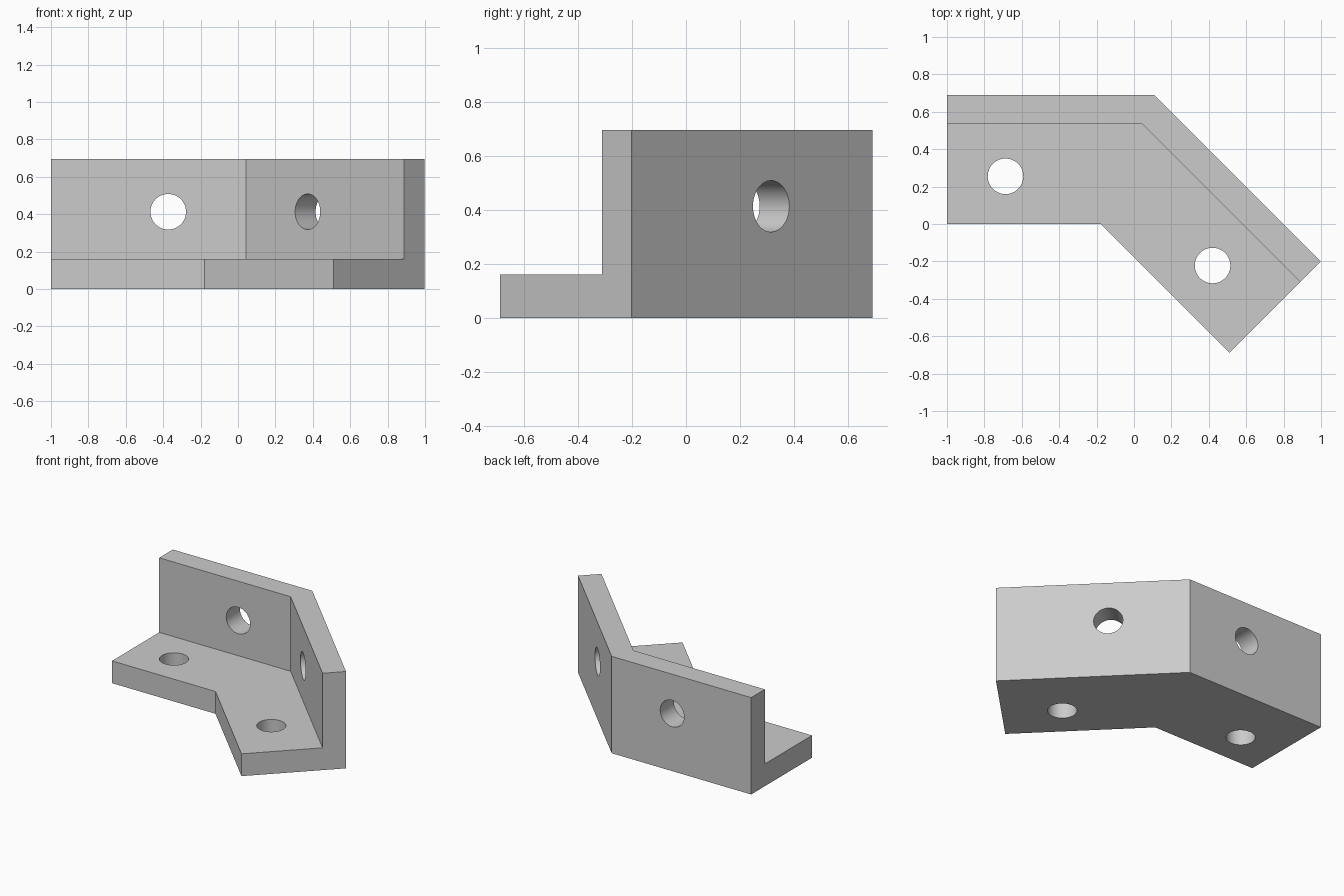
import bpy, bmesh, math
from mathutils import Vector

cube = bpy.data.objects.get("Cube")
if cube:
    bpy.data.objects.remove(cube, do_unlink=True)

DEPTH, HEIGHT = 0.69, 0.695
WALL, BASE = 0.155, 0.16
HOLE_RADIUS = 0.095

grey = bpy.data.materials.new("plain grey")
grey.use_nodes = True
grey.diffuse_color = (0.6, 0.6, 0.6, 1)
grey.node_tree.nodes["Principled BSDF"].inputs["Base Color"].default_value = grey.diffuse_color

# L-shaped section: distance in from the back face, height
section = [(0, 0), (DEPTH, 0), (DEPTH, BASE), (WALL, BASE), (WALL, HEIGHT), (0, HEIGHT)]

# Back edge path, with the inward direction at each station (mitred at the bend)
diagonal = math.sqrt(0.5)
stations = [
    (Vector((-1, 0.69, 0)), Vector((0, -1, 0))),
    (Vector((0.107, 0.69, 0)), Vector((-math.tan(math.pi / 8), -1, 0))),
    (Vector((0.998, -0.201, 0)), Vector((-diagonal, -diagonal, 0))),
]

# Sweep the section along the path
bm = bmesh.new()
rings = [[bm.verts.new(p + inward * d + Vector((0, 0, z))) for d, z in section]
         for p, inward in stations]
n = len(section)
for a, b in zip(rings, rings[1:]):
    for i in range(n):
        j = (i + 1) % n
        bm.faces.new((a[i], a[j], b[j], b[i]))
bm.faces.new(rings[0])
bm.faces.new(rings[-1])
bmesh.ops.recalc_face_normals(bm, faces=bm.faces)
mesh = bpy.data.meshes.new("angled_bracket")
bm.to_mesh(mesh)
bm.free()
mesh.materials.append(grey)
bracket = bpy.data.objects.new("angled_bracket", mesh)
bpy.context.collection.objects.link(bracket)


def drill(name, centre, axis):
    """Subtract a round hole along the axis."""
    bpy.ops.mesh.primitive_cylinder_add(vertices=64, radius=HOLE_RADIUS, depth=0.4, location=centre)
    cutter = bpy.context.object
    cutter.name = name
    cutter.hide_render = True
    cutter.rotation_euler = Vector(axis).to_track_quat("Z", "Y").to_euler()
    cutter.data.materials.append(grey)
    cut = bracket.modifiers.new(name, "BOOLEAN")
    cut.operation, cut.solver, cut.object = "DIFFERENCE", "EXACT", cutter
    return cutter


# Two screw holes in the base and two in the upright wall
cutters = [
    drill("base_hole_right", (-0.687, 0.255, BASE / 2), (0, 0, 1)),
    drill("base_hole_left", (0.42, -0.222, BASE / 2), (0, 0, 1)),
    drill("wall_hole_right", (-0.373, 0.61, 0.413), (0, 1, 0)),
    drill("wall_hole_left", (0.427, 0.26, 0.413), (1, 1, 0)),
]

# Bake the holes and remove the cutters
bpy.context.view_layer.update()
graph = bpy.context.evaluated_depsgraph_get()
drilled = bpy.data.meshes.new_from_object(bracket.evaluated_get(graph))
bracket.modifiers.clear()
bracket.data = drilled
for cutter in cutters:
    bpy.data.objects.remove(cutter, do_unlink=True)

# Smooth hole walls, crisp edges
bpy.ops.object.select_all(action="DESELECT")
bracket.select_set(True)
bpy.context.view_layer.objects.active = bracket
bpy.ops.object.shade_smooth_by_angle(angle=math.radians(30))
